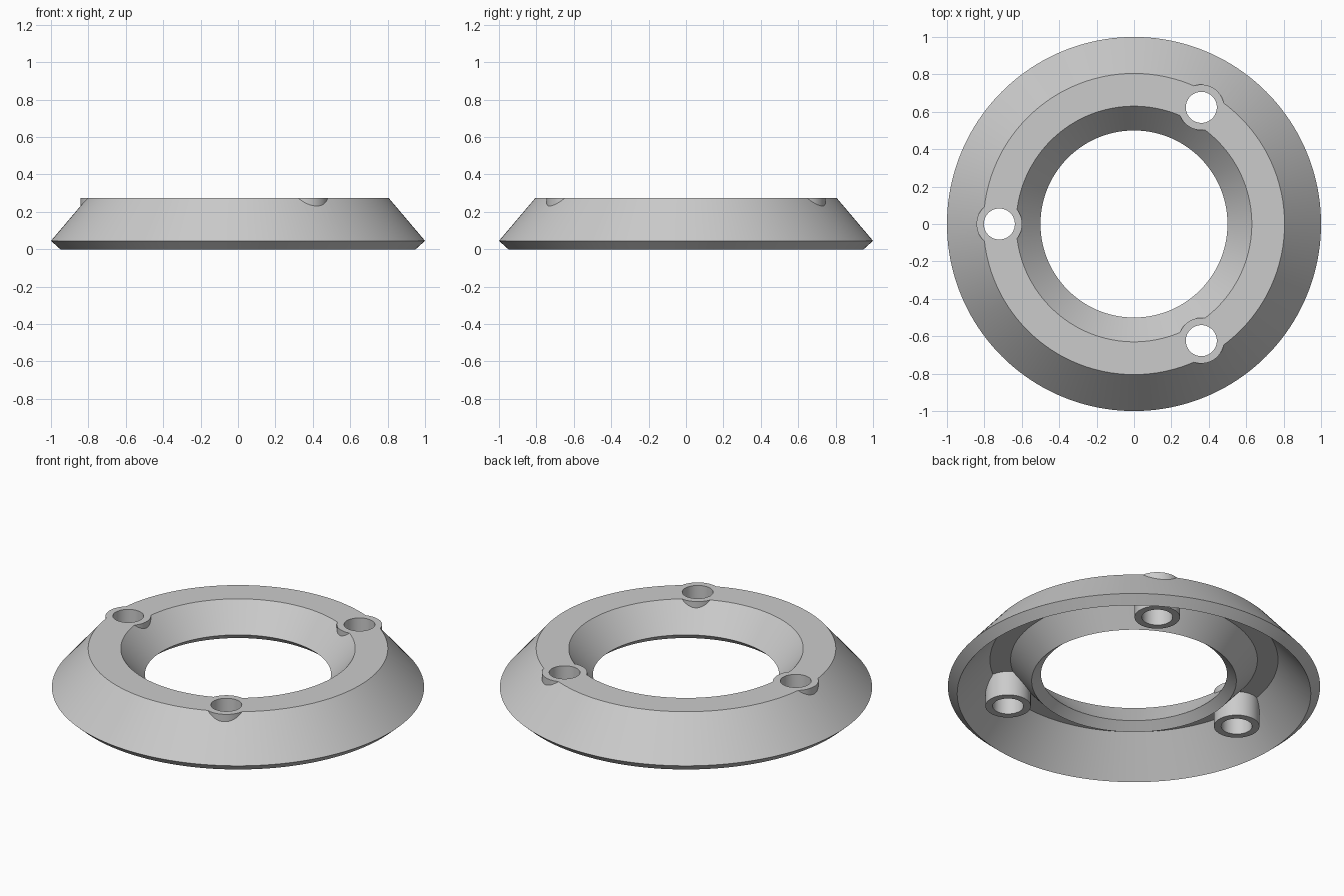
import bpy, bmesh
from math import cos, sin, pi, radians

old = bpy.data.objects.get("Cube")
if old:
    bpy.data.objects.remove(old, do_unlink=True)

TOP = 0.275
BOSS_ORBIT = 0.72

grey = bpy.data.materials.new("plain grey")
grey.use_nodes = True
colour = (0.6, 0.6, 0.6, 1)
grey.diffuse_color = colour
grey.node_tree.nodes["Principled BSDF"].inputs["Base Color"].default_value = colour


def add_object(name, bm):
    bmesh.ops.recalc_face_normals(bm, faces=bm.faces)
    mesh = bpy.data.meshes.new(name)
    bm.to_mesh(mesh)
    bm.free()
    mesh.materials.append(grey)
    obj = bpy.data.objects.new(name, mesh)
    bpy.context.collection.objects.link(obj)
    return obj


def lathe(name, profile, segments):
    """Revolve a closed (radius, height) outline around z."""
    bm = bmesh.new()
    rings = []
    for i in range(segments):
        a = 2 * pi * i / segments
        rings.append([bm.verts.new((r * cos(a), r * sin(a), z)) for r, z in profile])
    for i in range(segments):
        here, after = rings[i], rings[(i + 1) % segments]
        for j in range(len(profile)):
            k = (j + 1) % len(profile)
            bm.faces.new((here[j], after[j], after[k], here[k]))
    return add_object(name, bm)


def three_cylinders(name, radius, low, high):
    """Three upright cylinders spaced evenly around the ring."""
    bm = bmesh.new()
    for angle in (60, 180, 300):
        a = radians(angle)
        made = bmesh.ops.create_cone(bm, cap_ends=True, segments=64, radius1=radius,
                                     radius2=radius, depth=high - low)
        bmesh.ops.translate(bm, verts=made["verts"],
                            vec=(BOSS_ORBIT * cos(a), BOSS_ORBIT * sin(a), (low + high) / 2))
    return add_object(name, bm)


def combine(target, other, operation):
    mod = target.modifiers.new(operation.lower(), 'BOOLEAN')
    mod.operation = operation
    mod.solver = 'EXACT'
    mod.object = other
    bpy.context.view_layer.objects.active = target
    bpy.ops.object.modifier_apply(modifier=mod.name)
    bpy.data.objects.remove(other, do_unlink=True)


# Hollow ring: sloped outer skirt, flat top, inner funnel, open underneath
ring = lathe("hollow_ring", [
    (0.95, 0), (1, 0.045), (0.805, TOP), (0.63, TOP),
    (0.5, 0.122), (0.55, 0.08), (0.663, 0.21), (0.774, 0.21)], 160)

# Screw bosses through the shell, then their bores
combine(ring, three_cylinders("screw_bosses", 0.122, 0.065, TOP), 'UNION')
combine(ring, three_cylinders("screw_holes", 0.083, -0.1, 0.4), 'DIFFERENCE')

# Smooth curved walls, sharp rims
bpy.ops.object.select_all(action='DESELECT')
ring.select_set(True)
bpy.context.view_layer.objects.active = ring
bpy.ops.object.shade_smooth_by_angle(angle=radians(30))
